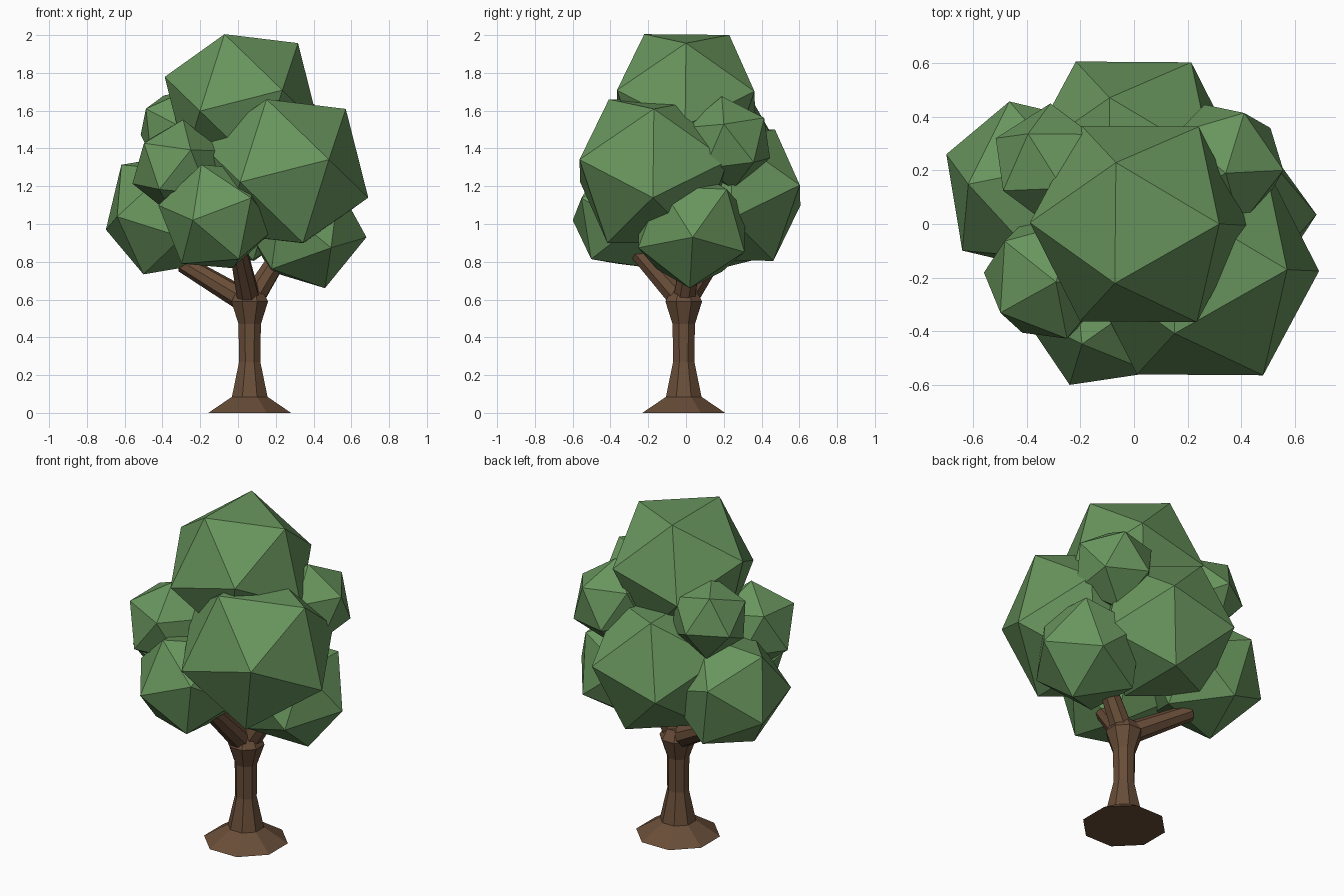
import bpy, bmesh, math
from mathutils import Vector, Matrix

if "Cube" in bpy.data.objects:
    bpy.data.objects.remove(bpy.data.objects["Cube"])


def material(name, rgb):
    m = bpy.data.materials.new(name)
    m.diffuse_color = (*rgb, 1)
    m.use_nodes = True
    m.node_tree.nodes["Principled BSDF"].inputs["Base Color"].default_value = m.diffuse_color
    return m


LEAF = material("leaf_green", (0.14, 0.30, 0.11))
BARK = material("bark_brown", (0.14, 0.075, 0.04))


def finish(bm, name, mat):
    bmesh.ops.recalc_face_normals(bm, faces=bm.faces)
    me = bpy.data.meshes.new(name)
    bm.to_mesh(me)
    bm.free()
    me.materials.append(mat)
    ob = bpy.data.objects.new(name, me)
    bpy.context.collection.objects.link(ob)
    return ob


def frame(a, b):
    """Rotation whose z axis is a and whose x axis leans towards b."""
    z = Vector(a).normalized()
    x = Vector(b)
    x = (x - z * x.dot(z)).normalized()
    return Matrix((x, z.cross(x), z)).transposed()


def leaf_clump(name, centre, radius, corner, neighbour):
    """Icosahedron turned so two adjacent corners point the given ways."""
    bm = bmesh.new()
    bmesh.ops.create_icosphere(bm, subdivisions=1, radius=radius)
    top = max(bm.verts, key=lambda v: v.co.z)
    near = top.link_edges[0].other_vert(top)
    turn = frame(corner, neighbour) @ frame(top.co, near.co).transposed()
    bmesh.ops.transform(bm, matrix=Matrix.Translation(centre) @ turn.to_4x4(), verts=bm.verts)
    return finish(bm, name, LEAF)


def tube(name, rings, sides, start=0.0):
    """Capped tube through (centre, radius, axis) rings."""
    bm = bmesh.new()
    loops = []
    for centre, radius, axis in rings:
        turn = frame(axis, (1, 0, 0) if abs(Vector(axis).normalized().x) < 0.9 else (0, 0, 1))
        angles = [start + math.tau * i / sides for i in range(sides)]
        loops.append([bm.verts.new(Vector(centre) + turn @ Vector((radius * math.cos(t), radius * math.sin(t), 0)))
                      for t in angles])
    for a, b in zip(loops, loops[1:]):
        for i in range(sides):
            j = (i + 1) % sides
            bm.faces.new((a[i], a[j], b[j], b[i]))
    bm.faces.new(loops[0][::-1])
    bm.faces.new(loops[-1])
    return finish(bm, name, BARK)


# Trunk with flared foot and widened fork
X, Y = 0.062, -0.012
profile = [(0, 0.237), (0.085, 0.102), (0.27, 0.061), (0.47, 0.064), (0.59, 0.105), (0.65, 0.07)]
tube("trunk", [((X, Y, z), r, (0, 0, 1)) for z, r in profile], 8, math.pi / 8)

# Branches reaching into the crown
for name, tip in [("left_branch", (-0.29, 0.13, 0.79)),
                  ("front_branch", (0.0, -0.27, 0.87)),
                  ("right_branch", (0.25, 0.03, 0.88))]:
    base, end = Vector((X, Y, 0.58)), Vector(tip)
    axis = end - base
    tube(name, [(base, 0.065, axis), (end, 0.048, axis)], 8, math.pi / 8)

# Crown: centre, radius, direction of one corner and of an adjacent corner
U, V = (0.30, 0, 0.31), (-0.09, 0.23, 0.35)
clumps = [
    ("top_clump", (0.02, 0, 1.65), 0.428, U, V),
    ("front_right_clump", (0.25, -0.17, 1.278), 0.461, U, V),
    ("back_clump", (-0.005, 0.245, 1.155), 0.422, U, V),
    ("front_clump", (-0.11, -0.31, 1.04), 0.318, (-0.13, -0.29, -0.02), (-0.09, -0.15, 0.28)),
    ("left_clump", (-0.38, 0.138, 1.054), 0.352, (-0.32, 0.122, -0.084), (-0.24, 0.012, 0.256)),
    ("right_clump", (0.352, 0.03, 0.973), 0.331, (0.328, 0.005, -0.043), (0.108, -0.01, -0.313)),
    ("left_front_small_clump", (-0.32, -0.20, 1.30), 0.255, (-0.25, 0.02, -0.09), (-0.19, -0.12, 0.11)),
    ("left_back_small_clump", (-0.31, 0.22, 1.50), 0.23, (-0.08, 0.11, 0.17), (-0.19, -0.10, 0.12)),
    ("right_back_small_clump", (0.33, 0.22, 1.43), 0.248, (0.23, -0.02, 0.10), (0.08, 0.19, 0.13)),
]
for clump in clumps:
    leaf_clump(*clump)
